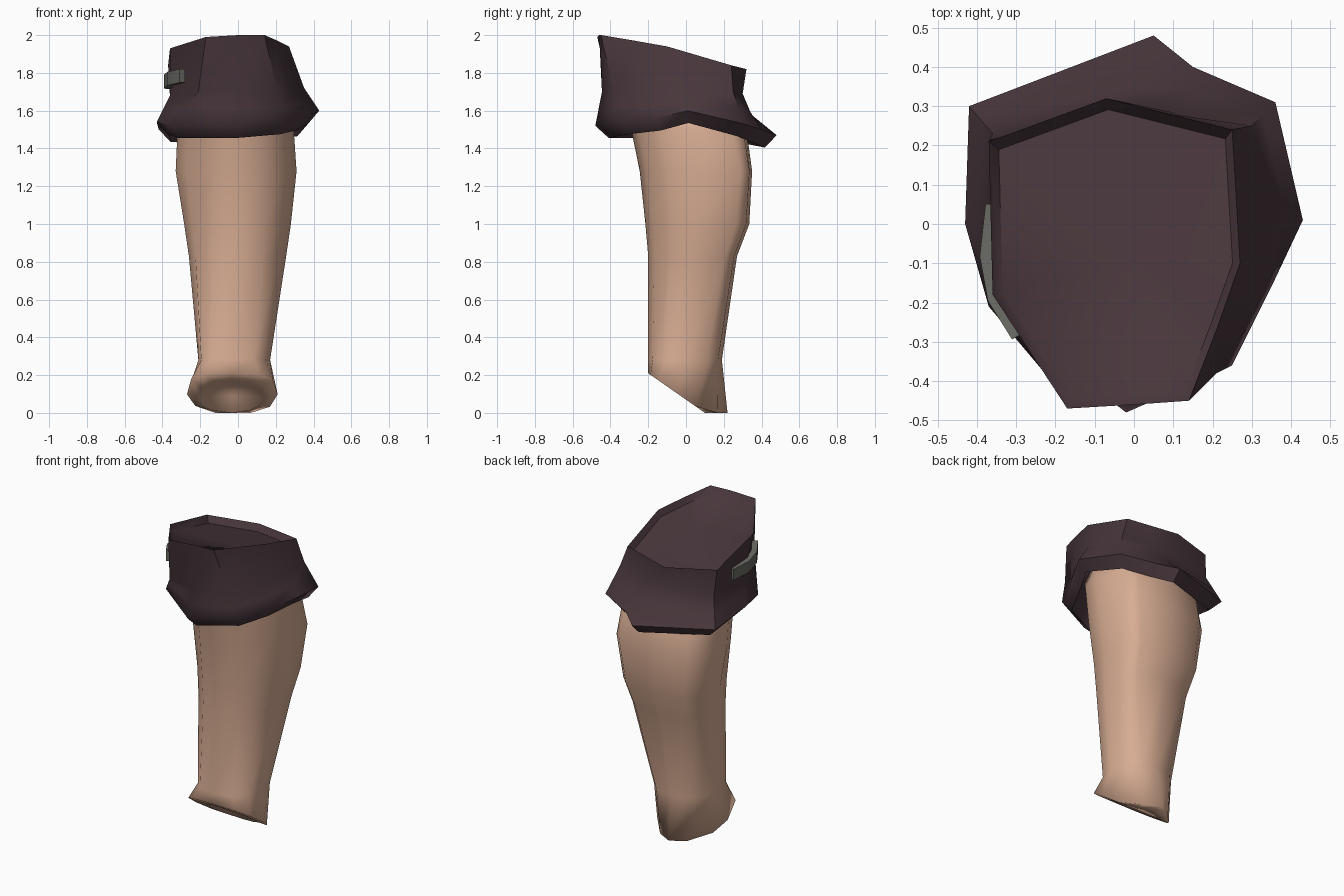
import bpy
import bmesh
from math import sin, cos, pi, radians, copysign
from mathutils import Vector

cube = bpy.data.objects.get("Cube")
if cube:
    bpy.data.objects.remove(cube)


def material(name, colour):
    mat = bpy.data.materials.new(name)
    mat.use_nodes = True
    mat.diffuse_color = (*colour, 1)
    mat.node_tree.nodes["Principled BSDF"].inputs["Base Color"].default_value = (*colour, 1)
    return mat


def loft(name, rings, mat, angle, start, end):
    """Skin a list of closed rings; start and end are the cap centres."""
    bm = bmesh.new()
    loops = [[bm.verts.new(p) for p in ring] for ring in rings]
    count = len(loops[0])
    for low, high in zip(loops, loops[1:]):
        for i in range(count):
            j = (i + 1) % count
            bm.faces.new((low[i], low[j], high[j], high[i]))
    for loop, centre in ((loops[0], start), (loops[-1], end)):
        if centre is not None:
            tip = bm.verts.new(centre)
            for i in range(count):
                bm.faces.new((loop[i], loop[(i + 1) % count], tip))
    bmesh.ops.recalc_face_normals(bm, faces=bm.faces)
    mesh = bpy.data.meshes.new(name)
    bm.to_mesh(mesh)
    bm.free()
    mesh.materials.append(mat)
    obj = bpy.data.objects.new(name, mesh)
    bpy.context.collection.objects.link(obj)
    bpy.ops.object.select_all(action='DESELECT')
    obj.select_set(True)
    bpy.context.view_layer.objects.active = obj
    bpy.ops.object.shade_smooth_by_angle(angle=radians(angle))


def oval(z, left, right, front, back, corners, sides=12):
    """Ring at height z from its extents; corners sets how square each
    quarter is (1 is round, less is squarer), from back left round to front left."""
    cx, cy = (left + right) / 2, (front + back) / 2
    rx, ry = (right - left) / 2, (back - front) / 2
    ring = []
    for i in range(sides):
        a = 2 * pi * i / sides
        power = corners[i * 4 // sides]
        c, s = (copysign(abs(v) ** power, v) if abs(v) > 1e-6 else 0 for v in (cos(a), sin(a)))
        ring.append(Vector((cx + rx * c, cy + ry * s, z)))
    return ring


def shrink(ring, factor, drop):
    """Copy of a ring pulled towards its middle and lowered."""
    mid = sum(ring, Vector()) / len(ring)
    return [Vector((mid.x + (p.x - mid.x) * factor,
                    mid.y + (p.y - mid.y) * factor, p.z - drop)) for p in ring]


skin = material("skin", (0.69, 0.42, 0.295))
cloth = material("dark plum cloth", (0.064, 0.037, 0.044))
metal = material("grey metal", (0.14, 0.14, 0.125))

# Lower leg: hollowed slanted ankle, calf bulge, hidden top inside the cuff
hollow = oval(0, -0.2, 0.14, -0.14, 0.1, (1, 1, 1, 1))
ankle = oval(0, -0.27, 0.21, -0.2, 0.22, (1.3, 1.4, 0.65, 0.75))
for p in ankle:
    p.y -= 0.05 * (1 - ((p.y - 0.01) / 0.21) ** 2)
for p in hollow + ankle:
    p.z = min(0.21, max(0, (0.1 - p.y) * 0.7))
leg_rings = [hollow, ankle] + [oval(*row) for row in (
    (0.28, -0.21, 0.17, -0.2, 0.19, (0.75, 0.75, 0.6, 0.9)),
    (0.83, -0.26, 0.255, -0.2, 0.27, (0.45, 0.6, 1, 1)),
    (1.0, -0.285, 0.28, -0.215, 0.335, (0.42, 0.52, 1.1, 1)),
    (1.28, -0.33, 0.31, -0.245, 0.35, (0.33, 0.55, 1.3, 1)),
    (1.5, -0.32, 0.295, -0.29, 0.32, (0.4, 0.6, 1.3, 1)),
    (1.62, -0.31, 0.28, -0.31, 0.26, (0.7, 0.8, 1.3, 1)),
)]
loft("lower_leg", leg_rings, skin, 180, start=(-0.03, 0.13, 0.09), end=(0, 0, 1.62))

# Trouser cuff: slanted recessed top, pinched middle, flared hem
top = [Vector(p) for p in (
    (0, -0.46, 2), (0.14, -0.45, 2), (0.21, -0.27, 1.97), (0.27, -0.1, 1.94),
    (0.25, 0.24, 1.84), (0.09, 0.28, 1.83), (-0.07, 0.32, 1.82),
    (-0.37, 0.21, 1.84), (-0.36, -0.18, 1.93), (-0.17, -0.47, 1.99))]
waist = [Vector(p) for p in (
    (0, -0.445, 1.7), (0.21, -0.38, 1.7), (0.29, -0.19, 1.7), (0.35, 0, 1.72),
    (0.3, 0.25, 1.7), (0.12, 0.28, 1.69), (0, 0.3, 1.69),
    (-0.36, 0.23, 1.67), (-0.36, -0.07, 1.68), (-0.21, -0.4, 1.7))]
hem = [Vector(p) for p in (
    (-0.02, -0.48, 1.52), (0.25, -0.36, 1.54), (0.35, -0.16, 1.56), (0.43, 0.01, 1.6),
    (0.36, 0.31, 1.53), (0.15, 0.4, 1.5), (0.05, 0.48, 1.47),
    (-0.42, 0.3, 1.5), (-0.43, 0, 1.54), (-0.37, -0.21, 1.52))]
fold = [a.lerp(b, 0.5) for a, b in zip(waist, hem)]
for p in fold:
    p.y = min(p.y, 0.345)
hem_under = shrink(hem, 0.86, 0.065)
hem_inner = shrink(hem, 0.68, -0.06)
rim = shrink(top, 0.93, 0.04)
cap_middle = sum(rim, Vector()) / len(rim)
loft("trouser_cuff", [hem_inner, hem_under, hem, fold, waist, top, rim], cloth, 54,
     start=None, end=cap_middle)

# Curved metal clip hugging the right side of the cuff
path = [(-0.36, 0.05, 1.75), (-0.375, -0.08, 1.755), (-0.355, -0.19, 1.77), (-0.295, -0.285, 1.785)]
clip_rings = []
for x, y, z in path:
    out = Vector((x, y * 0.6, 0)).normalized() * 0.018
    up = Vector((0, 0, 0.036))
    c = Vector((x, y, z))
    clip_rings.append([c + out + up, c - out + up, c - out - up, c + out - up])
loft("side_clip", clip_rings, metal, 30, start=path[0], end=path[-1])
